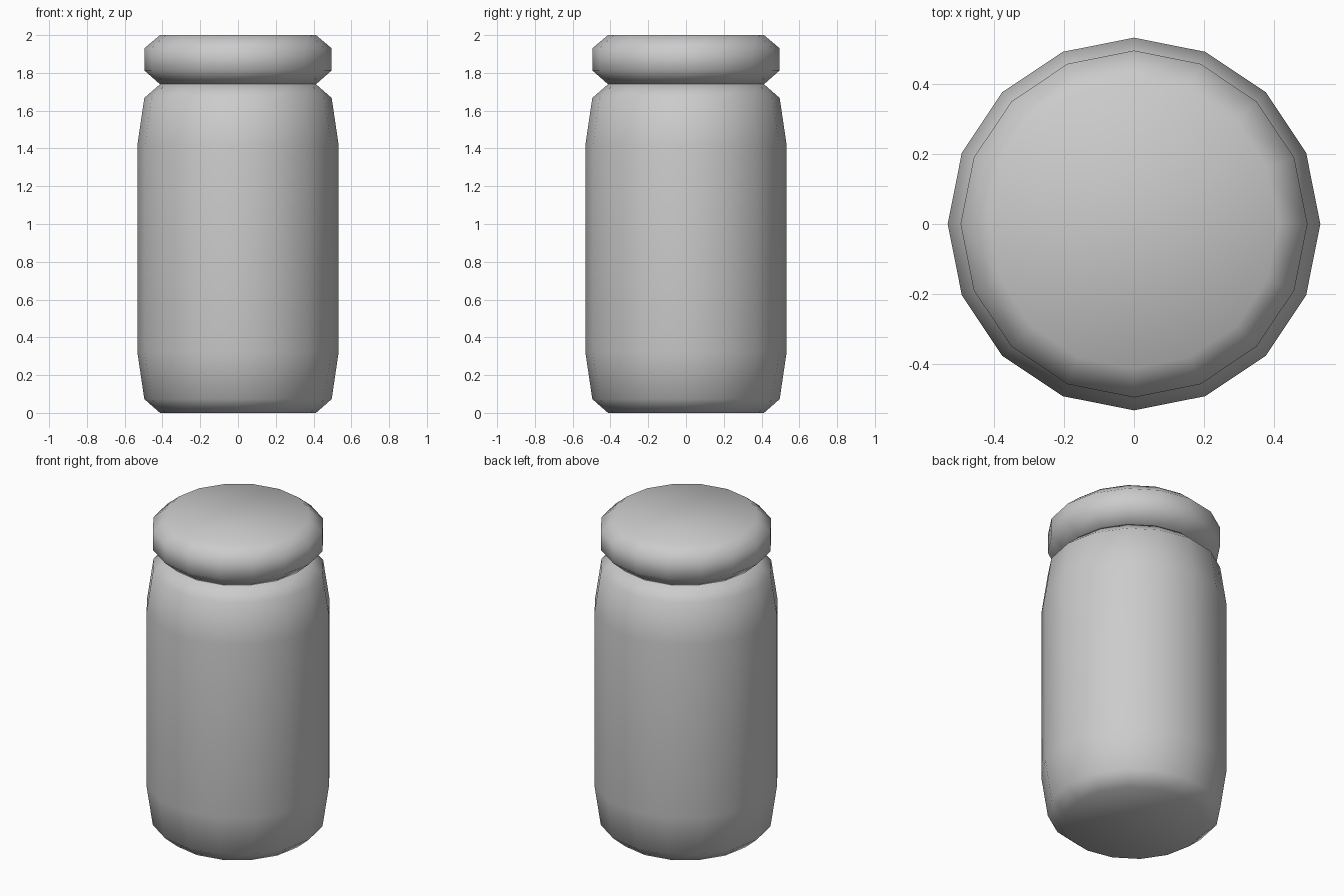
import bpy, bmesh
from math import cos, sin, tau

if "Cube" in bpy.data.objects:
    bpy.data.objects.remove(bpy.data.objects["Cube"])

SIDES = 16


def lathe(name, profile):
    """Closed, smooth-shaded turned solid from (radius, height) points."""
    bm = bmesh.new()
    rings = [[bm.verts.new((r * cos(tau * i / SIDES), r * sin(tau * i / SIDES), z))
              for i in range(SIDES)] for r, z in profile]
    for low, high in zip(rings, rings[1:]):
        for i in range(SIDES):
            j = (i + 1) % SIDES
            bm.faces.new((low[i], low[j], high[j], high[i]))
    bm.faces.new(rings[0][::-1])
    bm.faces.new(rings[-1])
    for face in bm.faces:
        face.smooth = True
    mesh = bpy.data.meshes.new(name)
    bm.to_mesh(mesh)
    bm.free()
    obj = bpy.data.objects.new(name, mesh)
    bpy.context.collection.objects.link(obj)
    return obj


# Jar body with tapered shoulder and foot
lathe("jar_body", [(0.413, 0), (0.496, 0.073), (0.533, 0.323),
                   (0.533, 1.417), (0.496, 1.667), (0.413, 1.74)])

# Lid with chamfered rims, resting on the body
lathe("jar_lid", [(0.413, 1.74), (0.496, 1.813), (0.496, 1.93), (0.413, 2.0)])
